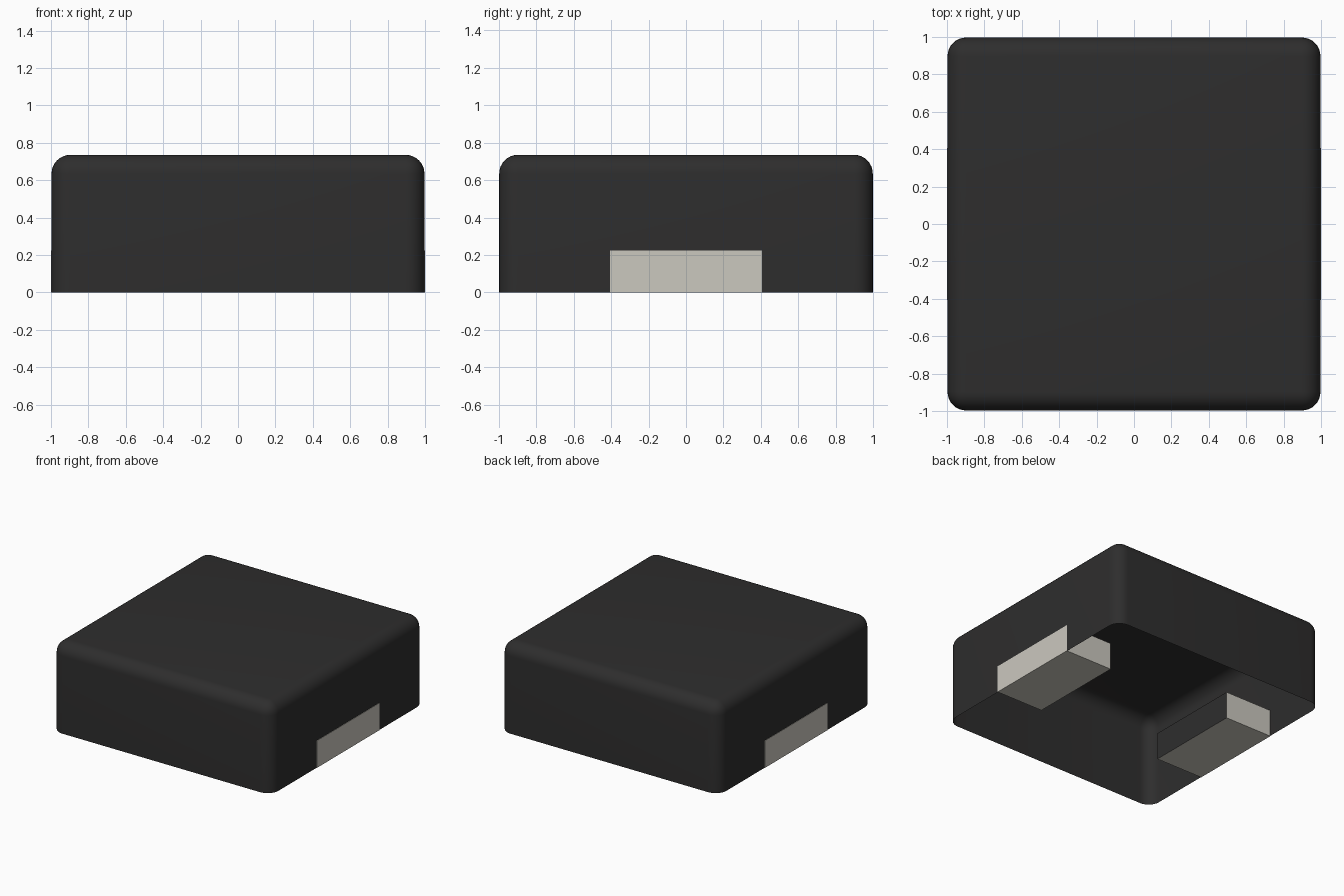
import bpy
import bmesh
import math

cube = bpy.data.objects.get("Cube")
if cube:
    bpy.data.objects.remove(cube, do_unlink=True)


def material(name, rgb, roughness):
    mat = bpy.data.materials.new(name)
    mat.use_nodes = True
    colour = (*rgb, 1.0)
    mat.diffuse_color = colour
    bsdf = mat.node_tree.nodes["Principled BSDF"]
    bsdf.inputs["Base Color"].default_value = colour
    bsdf.inputs["Roughness"].default_value = roughness
    return mat


BLACK = material("black_casing", (0.027, 0.0265, 0.0265), 0.5)
METAL = material("pale_metal", (0.60, 0.58, 0.52), 0.5)


def box(x0, x1, y0, y1, z0, z1):
    bm = bmesh.new()
    bmesh.ops.create_cube(bm, size=1)
    for v in bm.verts:
        v.co.x = x1 if v.co.x > 0 else x0
        v.co.y = y1 if v.co.y > 0 else y0
        v.co.z = z1 if v.co.z > 0 else z0
    return bm


def finish(bm, name, mats):
    mesh = bpy.data.meshes.new(name)
    bm.to_mesh(mesh)
    bm.free()
    for m in mats:
        mesh.materials.append(m)
    obj = bpy.data.objects.new(name, mesh)
    bpy.context.collection.objects.link(obj)
    return obj


HALF, HEIGHT, RADIUS = 0.997, 0.735, 0.1

# Casing: open-bottomed shell, rounded everywhere except the bottom rim
bm = box(-HALF, HALF, -HALF, HALF, 0, HEIGHT)
rounded = [e for e in bm.edges if any(v.co.z > 0.1 for v in e.verts)]
bmesh.ops.bevel(bm, geom=rounded, offset=RADIUS, offset_type='OFFSET',
                segments=8, profile=0.5, affect='EDGES', clamp_overlap=True)
bm.normal_update()
underside = [f for f in bm.faces if f.normal.z < -0.9]
bmesh.ops.delete(bm, geom=underside, context='FACES')
casing = finish(bm, "casing", [BLACK])
bpy.ops.object.select_all(action='DESELECT')
casing.select_set(True)
bpy.context.view_layer.objects.active = casing
bpy.ops.object.shade_smooth_by_angle(angle=math.radians(35))

# Terminals: one block under each side, with the inward end covered by casing
for side, name in ((1, "left_terminal"), (-1, "right_terminal")):
    x0, x1 = sorted((side * 0.57, side * 1.0))
    bm = box(x0, x1, -0.405, 0.405, 0, 0.223)
    bm.normal_update()
    for f in bm.faces:
        f.material_index = 1 if f.normal.x * side < -0.9 else 0
    finish(bm, name, [METAL, BLACK])
